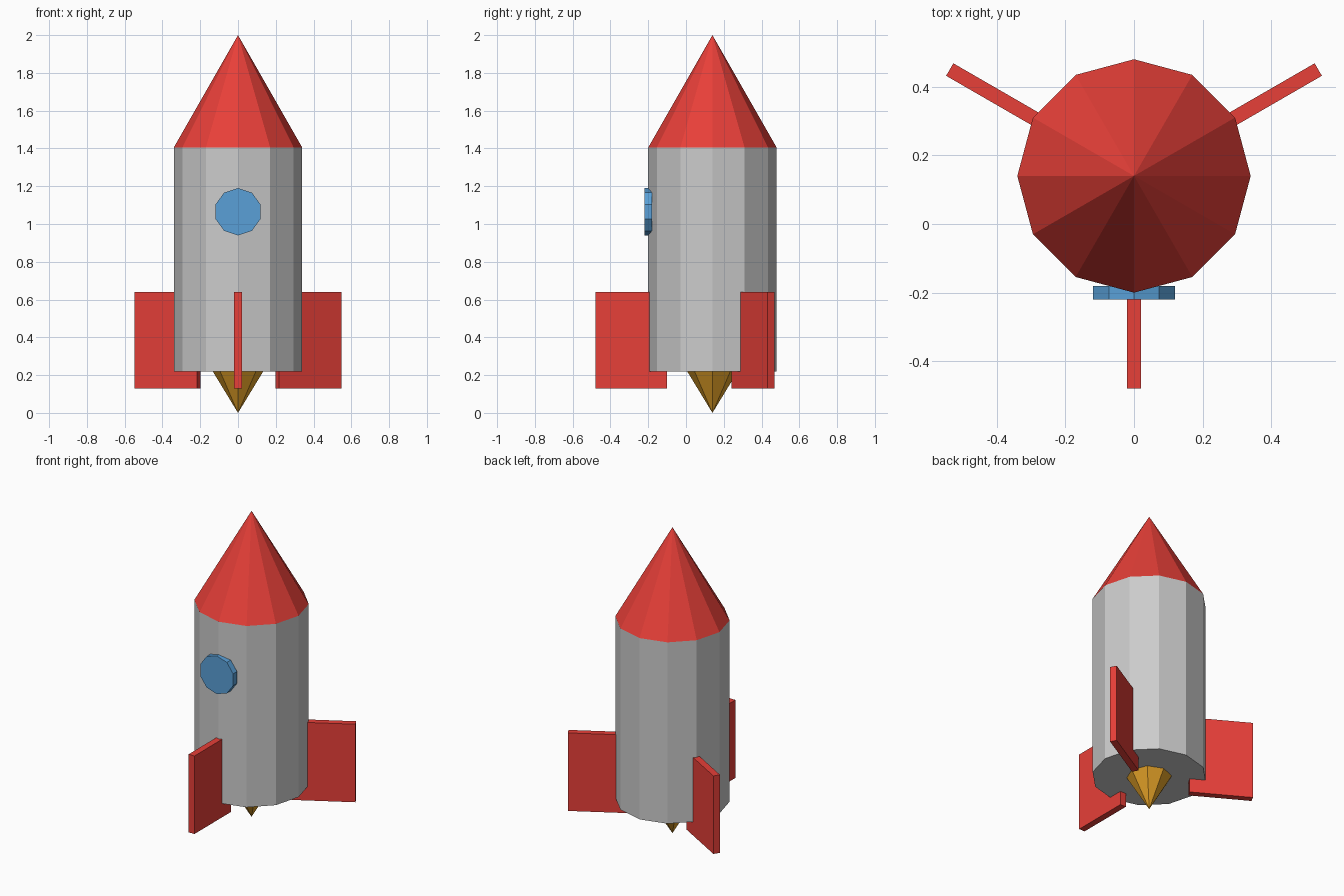
import bpy
import math

if "Cube" in bpy.data.objects:
    bpy.data.objects.remove(bpy.data.objects["Cube"])

CY = 0.14          # rocket axis position in y
RED = (0.8, 0.05, 0.04, 1)


def material(name, color):
    m = bpy.data.materials.new(name)
    m.diffuse_color = color
    m.use_nodes = True
    m.node_tree.nodes["Principled BSDF"].inputs["Base Color"].default_value = m.diffuse_color
    return m


def cone(name, sides, r_bottom, r_top, z0, z1, mat=None):
    """Upright low-poly cone or cylinder with a corner pointing along +x."""
    bpy.ops.mesh.primitive_cone_add(vertices=sides, radius1=r_bottom, radius2=r_top,
                                    depth=z1 - z0, location=(0, CY, (z0 + z1) / 2))
    ob = bpy.context.object
    ob.name = name
    if mat:
        ob.data.materials.append(mat)
    return ob


red = material("red", RED)
blue = material("blue", (0.1, 0.35, 0.68, 1))
gold = material("gold", (0.75, 0.35, 0.02, 1))

# Hull, nose and exhaust flame
cone("body", 12, 0.34, 0.34, 0.22, 1.405)
cone("nose_cone", 12, 0.34, 0, 1.405, 2.0, red)
cone("flame", 8, 0, 0.135, 0.0, 0.222, gold)

# Round window on the front
bpy.ops.mesh.primitive_cylinder_add(vertices=10, radius=0.125, depth=0.04,
                                    location=(0, -0.20, 1.065),
                                    rotation=(math.pi / 2, 0, 0))
window = bpy.context.object
window.name = "window"
window.data.materials.append(blue)

# Three fins spaced evenly round the axis
R_IN, R_OUT, Z0, Z1 = 0.24, 0.62, 0.13, 0.64
for i, deg in enumerate((-90, 30, 150)):
    a = math.radians(deg)
    r = (R_IN + R_OUT) / 2
    bpy.ops.mesh.primitive_cube_add(size=1, rotation=(0, 0, a),
                                    location=(r * math.cos(a), CY + r * math.sin(a), (Z0 + Z1) / 2))
    fin = bpy.context.object
    fin.name = f"fin_{i + 1}"
    fin.scale = (R_OUT - R_IN, 0.042, Z1 - Z0)
    fin.data.materials.append(red)
